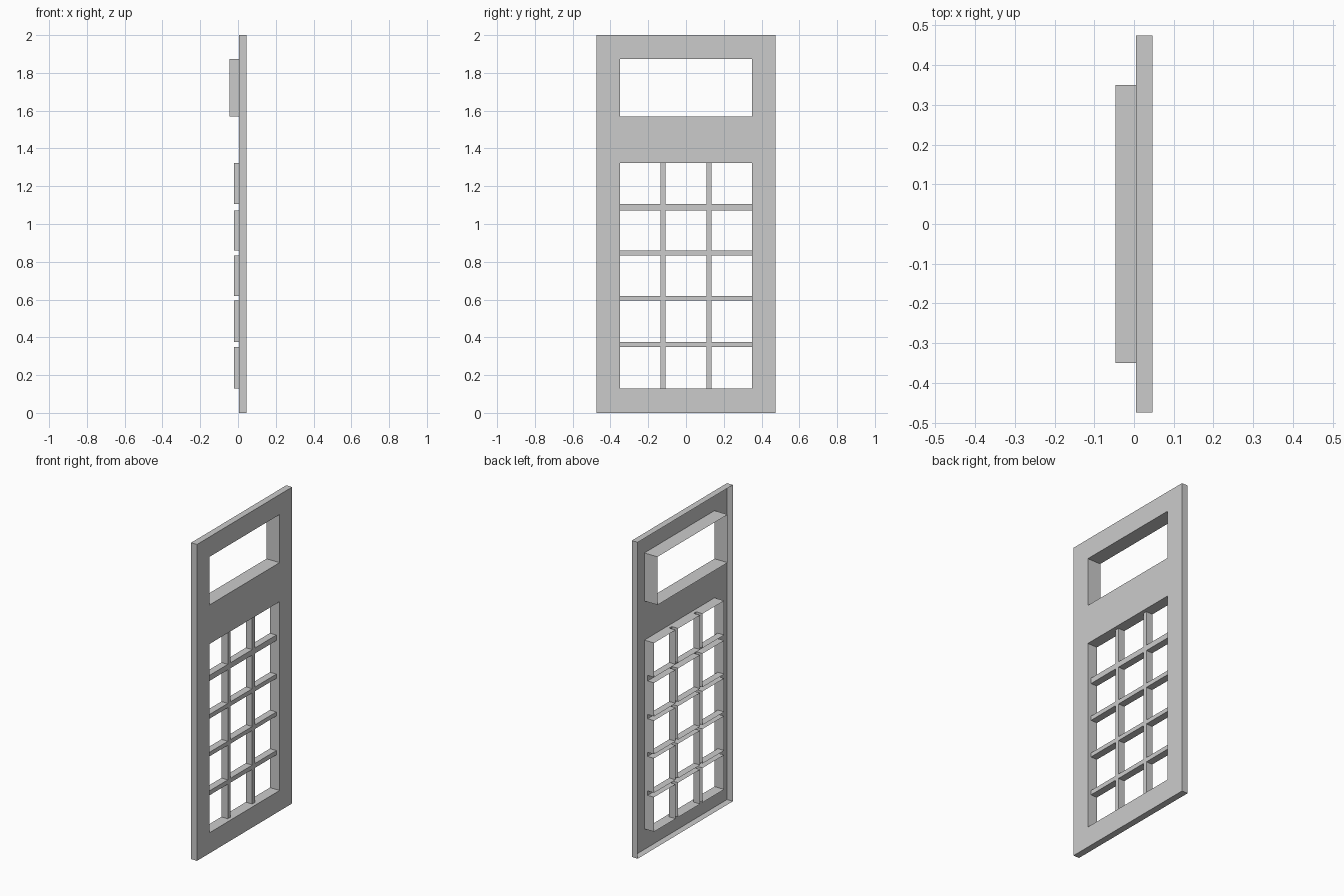
import bpy
import bmesh

cube = bpy.data.objects.get("Cube")
if cube:
    bpy.data.objects.remove(cube)

grey = bpy.data.materials.new("plain grey")
grey.use_nodes = True
colour = (0.6, 0.6, 0.6, 1)
grey.diffuse_color = colour
grey.node_tree.nodes["Principled BSDF"].inputs["Base Color"].default_value = colour

# Depths along x
FRONT, BACK = 0.046, 0.005
BAR_FRONT = 0.023
CELL_BACK, WINDOW_BACK = -0.022, -0.046

# Outlines as (y0, y1, z0, z1)
PANEL = (-0.475, 0.475, 0.0, 2.0)
WINDOW = (-0.35, 0.35, 1.57, 1.874)
OPENING = (-0.35, 0.35, 0.13, 1.323)

# Clear spans of the lattice cells
COLUMNS = [(-0.35, -0.135), (-0.109, 0.109), (0.135, 0.35)]
ROWS = [(0.13, 0.348), (0.376, 0.594), (0.62, 0.832), (0.859, 1.071), (1.106, 1.323)]
CELLS = [c + r for c in COLUMNS for r in ROWS]


def add_face(bm, points, flip=False):
    verts = [bm.verts.new(p) for p in points]
    bm.faces.new(verts[::-1] if flip else verts)


def sheet(bm, x, outline, holes):
    """Flat sheet facing +x with rectangular holes."""
    rects = [outline] + holes
    ys = sorted({v for r in rects for v in r[:2]})
    zs = sorted({v for r in rects for v in r[2:]})
    for y0, y1 in zip(ys, ys[1:]):
        for z0, z1 in zip(zs, zs[1:]):
            y, z = (y0 + y1) / 2, (z0 + z1) / 2
            if not any(h[0] < y < h[1] and h[2] < z < h[3] for h in holes):
                add_face(bm, [(x, y0, z0), (x, y1, z0), (x, y1, z1), (x, y0, z1)])


def walls(bm, outline, front, back, inward=False):
    """Thin walls running back from a rectangle."""
    y0, y1, z0, z1 = outline
    loop = [(y0, z0), (y1, z0), (y1, z1), (y0, z1)]
    for a, b in zip(loop, loop[1:] + loop[:1]):
        add_face(bm, [(front, *a), (back, *a), (back, *b), (front, *b)], inward)


def finish(bm, name):
    bmesh.ops.remove_doubles(bm, verts=bm.verts, dist=0.0001)
    mesh = bpy.data.meshes.new(name)
    bm.to_mesh(mesh)
    bm.free()
    mesh.materials.append(grey)
    obj = bpy.data.objects.new(name, mesh)
    bpy.context.collection.objects.link(obj)


# Hollow-backed panel with a folded outer rim
bm = bmesh.new()
sheet(bm, FRONT, PANEL, [WINDOW, OPENING])
walls(bm, PANEL, FRONT, BACK)
finish(bm, "front_panel")

# Deep sleeve behind the upper window
bm = bmesh.new()
walls(bm, WINDOW, FRONT, WINDOW_BACK, inward=True)
finish(bm, "window_sleeve")

# Recessed lattice with an open sleeve behind each cell
bm = bmesh.new()
walls(bm, OPENING, FRONT, BAR_FRONT, inward=True)
sheet(bm, BAR_FRONT, OPENING, CELLS)
for cell in CELLS:
    walls(bm, cell, BAR_FRONT, CELL_BACK, inward=True)
finish(bm, "button_lattice")
